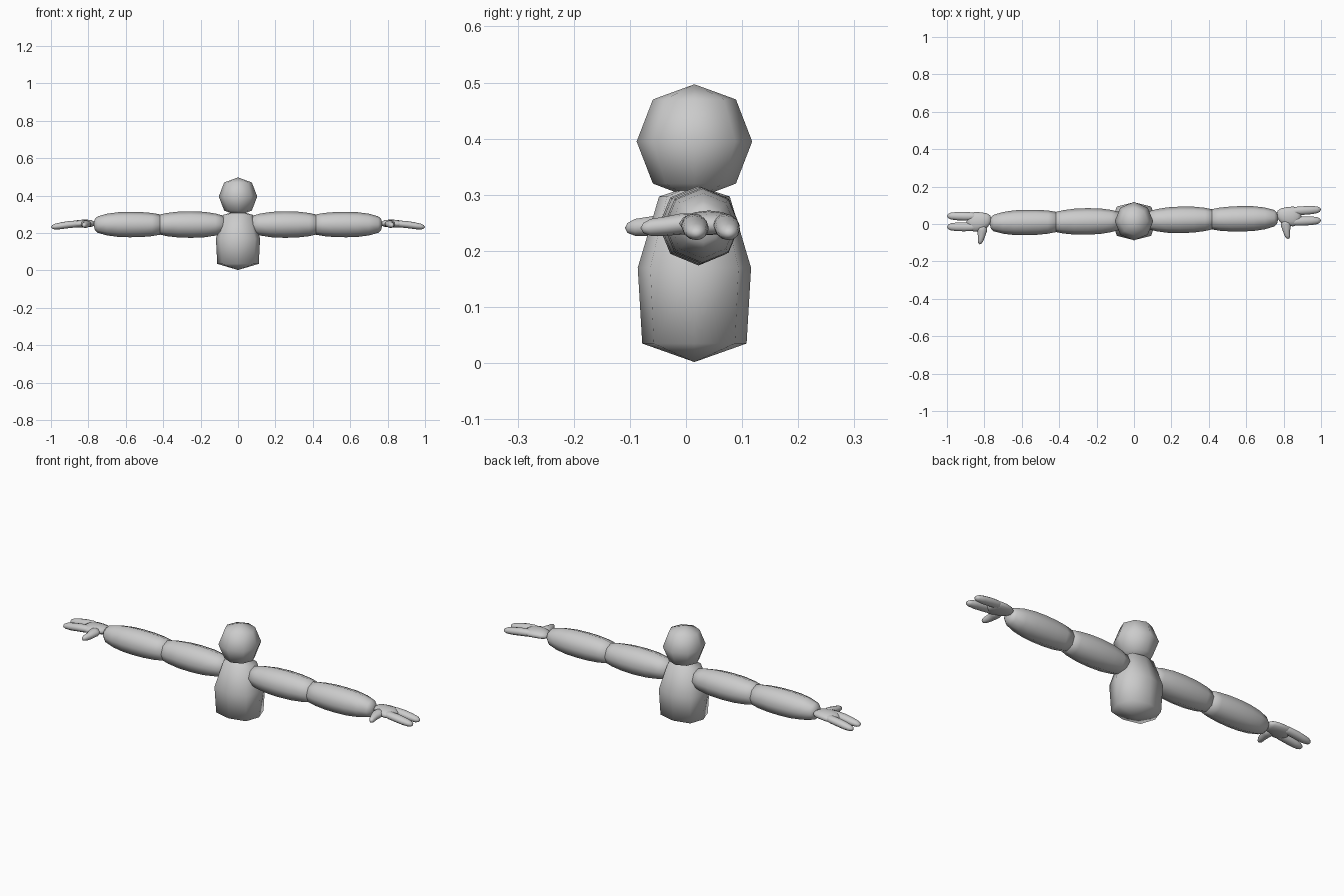
import bpy, bmesh, math
from mathutils import Vector

if "Cube" in bpy.data.objects:
    bpy.data.objects.remove(bpy.data.objects["Cube"])

grey = bpy.data.materials.new("plain grey")
grey.diffuse_color = (0.6, 0.6, 0.6, 1)
grey.use_nodes = True
grey.node_tree.nodes["Principled BSDF"].inputs["Base Color"].default_value = grey.diffuse_color


def loft(name, axis, rings, sides=8, diag=1.0, place=lambda p: p):
    """Closed smooth shape through rings (centre, half width, half height);
    the first and last entries are pole points."""
    u, v = {"X": ((0, 1, 0), (0, 0, 1)),
            "Y": ((1, 0, 0), (0, 0, 1)),
            "Z": ((1, 0, 0), (0, 1, 0))}[axis]
    u, v = Vector(u), Vector(v)
    bm = bmesh.new()
    loops = []
    for c, a, b in rings[1:-1]:
        loop = []
        for i in range(sides):
            t = 2 * math.pi * i / sides
            k = diag if i % 2 else 1
            p = Vector(c) + u * (a * k * math.cos(t)) + v * (b * k * math.sin(t))
            loop.append(bm.verts.new(place(p)))
        loops.append(loop)
    start = bm.verts.new(place(Vector(rings[0][0])))
    end = bm.verts.new(place(Vector(rings[-1][0])))
    for i in range(sides):
        j = (i + 1) % sides
        bm.faces.new((start, loops[0][j], loops[0][i]))
        bm.faces.new((end, loops[-1][i], loops[-1][j]))
        for lo, hi in zip(loops, loops[1:]):
            bm.faces.new((lo[i], lo[j], hi[j], hi[i]))
    bmesh.ops.recalc_face_normals(bm, faces=bm.faces)
    for f in bm.faces:
        f.smooth = True
    me = bpy.data.meshes.new(name)
    bm.to_mesh(me)
    bm.free()
    me.materials.append(grey)
    ob = bpy.data.objects.new(name, me)
    bpy.context.collection.objects.link(ob)
    return ob


# Head: coarse ball
Y = 0.015
loft("head", "Z", [((0, Y, z), r, r) for z, r in
     ((0.292, 0), (0.32, 0.074), (0.395, 0.103), (0.47, 0.074), (0.497, 0))])

# Torso: coarse tapered block with rounded corners
loft("torso", "Z", [((0, Y, z), a, b) for z, a, b in
     ((0.002, 0, 0), (0.035, 0.111, 0.093), (0.17, 0.118, 0.101),
      (0.297, 0.08, 0.063), (0.318, 0, 0))], diag=1.1)

# Arm segment profiles along x: (x, radius)
upper = ((0.06, 0), (0.08, 0.048), (0.12, 0.059), (0.18, 0.068), (0.25, 0.071),
         (0.32, 0.069), (0.38, 0.062), (0.425, 0.052), (0.44, 0))
lower = ((0.40, 0), (0.41, 0.053), (0.46, 0.062), (0.52, 0.067), (0.58, 0.068),
         (0.64, 0.066), (0.70, 0.058), (0.75, 0.044), (0.765, 0.03), (0.772, 0))


def finger(name, y0, y1, r, place):
    path = ((0.83, 0.25, 0), (0.84, 0.25, 0.7), (0.87, 0.248, 0.95), (0.91, 0.244, 1),
            (0.95, 0.238, 0.95), (0.98, 0.234, 0.78), (0.994, 0.232, 0.48), (1.0, 0.231, 0))
    rings = [((x, y0 + (y1 - y0) * (x - 0.83) / 0.17, z), r * k, 0.019 * k)
             for x, z, k in path]
    loft(name, "X", rings, 12, place=place)


for side, s in (("right", 1), ("left", -1)):
    # Arms swing very slightly toward one side of the body
    def place(p, s=s):
        return Vector((s * p.x, p.y + 0.018 + 0.017 * s * p.x, p.z))

    loft(side + "_upper_arm", "X", [((x, 0, 0.245), r, r) for x, r in upper], place=place)
    loft(side + "_forearm", "X", [((x, 0, 0.245), r, r) for x, r in lower], place=place)

    # Flat palm, widening from the wrist
    loft(side + "_palm", "X", [((x, y, z), a, b) for x, y, z, a, b in
         ((0.762, 0.018, 0.25, 0, 0), (0.768, 0.018, 0.25, 0.022, 0.011),
          (0.785, 0.014, 0.251, 0.038, 0.018), (0.815, 0.009, 0.251, 0.049, 0.021),
          (0.85, 0.008, 0.249, 0.053, 0.021), (0.875, 0.008, 0.247, 0.046, 0.018),
          (0.89, 0.008, 0.246, 0.025, 0.011), (0.895, 0.008, 0.246, 0, 0))],
         12, place=place)

    # Two thick fingers and a thumb
    finger(side + "_outer_finger", 0.036, 0.042, 0.023, place)
    finger(side + "_inner_finger", -0.019, -0.016, 0.024, place)
    loft(side + "_thumb", "Y", [((x, y, z), a, b) for x, y, z, a, b in
         ((0.815, 0.0, 0.25, 0, 0), (0.815, -0.01, 0.25, 0.028, 0.017),
          (0.812, -0.04, 0.248, 0.027, 0.019), (0.815, -0.07, 0.244, 0.019, 0.017),
          (0.82, -0.095, 0.242, 0.015, 0.015), (0.823, -0.108, 0.241, 0.009, 0.009),
          (0.824, -0.113, 0.241, 0, 0))], 12, place=place)
